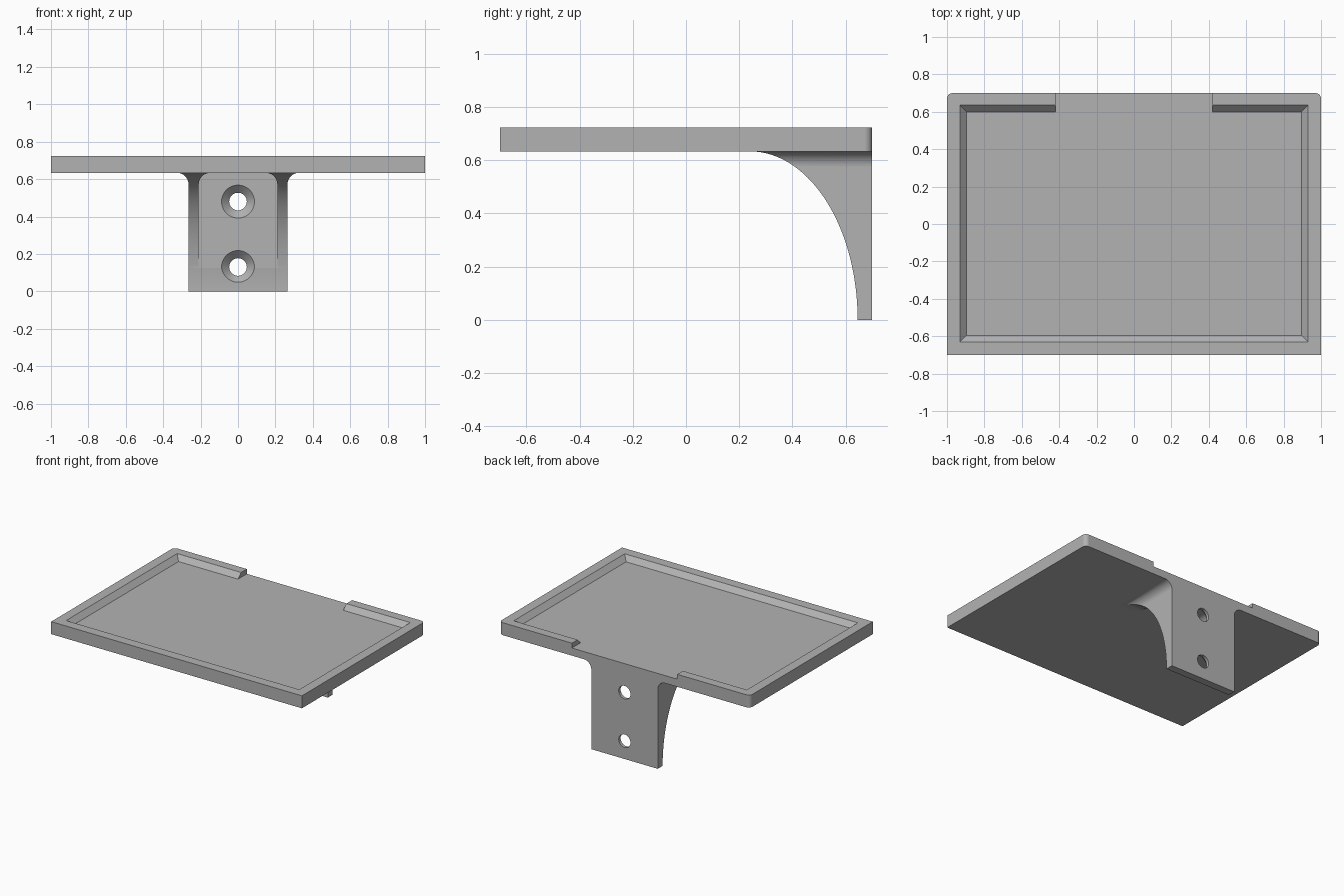
import bpy, bmesh
from math import sin, cos, pi, radians
from mathutils import Matrix, Vector

if "Cube" in bpy.data.objects:
    bpy.data.objects.remove(bpy.data.objects["Cube"])

UNDER, TOP, FLOOR = 0.633, 0.723, 0.688   # tray heights
BACK = 0.70
FILLET = 0.06

grey = bpy.data.materials.new("light_grey")
grey.use_nodes = True
grey.diffuse_color = (0.45, 0.45, 0.45, 1)
grey.node_tree.nodes["Principled BSDF"].inputs["Base Color"].default_value = grey.diffuse_color


def make(name, bm):
    bmesh.ops.recalc_face_normals(bm, faces=bm.faces)
    mesh = bpy.data.meshes.new(name)
    bm.to_mesh(mesh)
    bm.free()
    mesh.materials.append(grey)
    ob = bpy.data.objects.new(name, mesh)
    bpy.context.collection.objects.link(ob)
    return ob


def prism(name, profile, start, end, place, end_profile=None):
    """Join a closed profile at start to the same (or another) profile at end."""
    bm = bmesh.new()
    a = [bm.verts.new(place(u, v, start)) for u, v in profile]
    b = [bm.verts.new(place(u, v, end)) for u, v in end_profile or profile]
    bm.faces.new(a)
    bm.faces.new(b[::-1])
    for i in range(len(a)):
        j = (i + 1) % len(a)
        bm.faces.new((a[i], a[j], b[j], b[i]))
    return make(name, bm)


def cone(name, r1, r2, y1, y2, z):
    bm = bmesh.new()
    turn = Matrix.Translation((0, (y1 + y2) / 2, z)) @ Matrix.Rotation(-pi / 2, 4, 'X')
    bmesh.ops.create_cone(bm, cap_ends=True, segments=48, radius1=r1, radius2=r2,
                          depth=y2 - y1, matrix=turn)
    return make(name, bm)


def arc(cu, cv, ru, rv, a, b, n):
    return [(cu + ru * cos(radians(a + (b - a) * i / n)),
             cv + rv * sin(radians(a + (b - a) * i / n))) for i in range(n + 1)]


def mirrored(half):
    return half + [(-u, v) for u, v in reversed(half)]


def rect(x, y0, y1):
    return [(-x, y0), (x, y0), (x, y1), (-x, y1)]


def combine(ob, other, operation):
    mod = ob.modifiers.new(operation.lower(), 'BOOLEAN')
    mod.operation, mod.solver, mod.object = operation, 'EXACT', other
    bpy.context.view_layer.objects.active = ob
    bpy.ops.object.modifier_apply(modifier=mod.name)
    bpy.data.objects.remove(other)


def along_x(u, v, d): return Vector((d, u, v))
def along_y(u, v, d): return Vector((u, d, v))
def along_z(u, v, d): return Vector((u, v, d))


# Tray slab with rounded back corners
r = 0.03
slab = mirrored([(1, -BACK)] + arc(1 - r, BACK - r, r, r, 0, 90, 10))
shelf = prism("shelf_with_bracket", slab, UNDER, TOP, along_z)

# Recess with sloping walls, and the gap in the back lip
rise = 0.1
recess = prism("recess_cutter", rect(0.895, -0.595, 0.60), FLOOR, FLOOR + rise, along_z,
               rect(0.895 + rise, -0.595 - rise, 0.60 + rise))
combine(shelf, recess, 'DIFFERENCE')
gap = prism("gap_cutter", rect(0.42, 0.5, 0.8), FLOOR, 0.8, along_z)
combine(shelf, gap, 'DIFFERENCE')

# Bracket block, flaring into the tray with outer fillets
flare = arc(0.265 + FILLET, UNDER - FILLET, FILLET, FILLET, 180, 90, 14)
block = mirrored([(0.265, 0)] + flare + [(0.265 + FILLET, 0.66)])
bracket = prism("bracket", block, 0.24, BACK, along_y)

# Elliptical sweep on the front of the ribs
sweep = [(0.1, UNDER), (0.1, -0.1), (0.645, -0.1)] + arc(0.24, 0, 0.405, UNDER, 0, 90, 64)
combine(bracket, prism("sweep_cutter", sweep, -0.5, 0.5, along_x), 'DIFFERENCE')

# Pocket between the ribs, with rounded top corners
pocket = mirrored([(0.21, -0.1)] +
                  arc(0.21 - FILLET, UNDER - FILLET, FILLET, FILLET, 0, 90, 14))
combine(bracket, prism("pocket_cutter", pocket, 0, 0.637, along_y), 'DIFFERENCE')

# Countersunk screw holes
for z in (0.13, 0.48):
    combine(bracket, cone("hole_cutter", 0.047, 0.047, 0.5, 0.8, z), 'DIFFERENCE')
    combine(bracket, cone("countersink_cutter", 0.108, 0.047, 0.617, 0.678, z), 'DIFFERENCE')

# Join into one solid and clean the flat seams
combine(shelf, bracket, 'UNION')
bm = bmesh.new()
bm.from_mesh(shelf.data)
bmesh.ops.remove_doubles(bm, verts=bm.verts, dist=0.0001)
bmesh.ops.dissolve_limit(bm, angle_limit=radians(0.3), verts=bm.verts, edges=bm.edges)
bm.to_mesh(shelf.data)
bm.free()

# Smooth curves, sharp corners
bpy.ops.object.select_all(action='DESELECT')
shelf.select_set(True)
bpy.context.view_layer.objects.active = shelf
bpy.ops.object.shade_smooth_by_angle(angle=radians(25))
weighted = shelf.modifiers.new("weighted_normals", 'WEIGHTED_NORMAL')
weighted.keep_sharp = True
